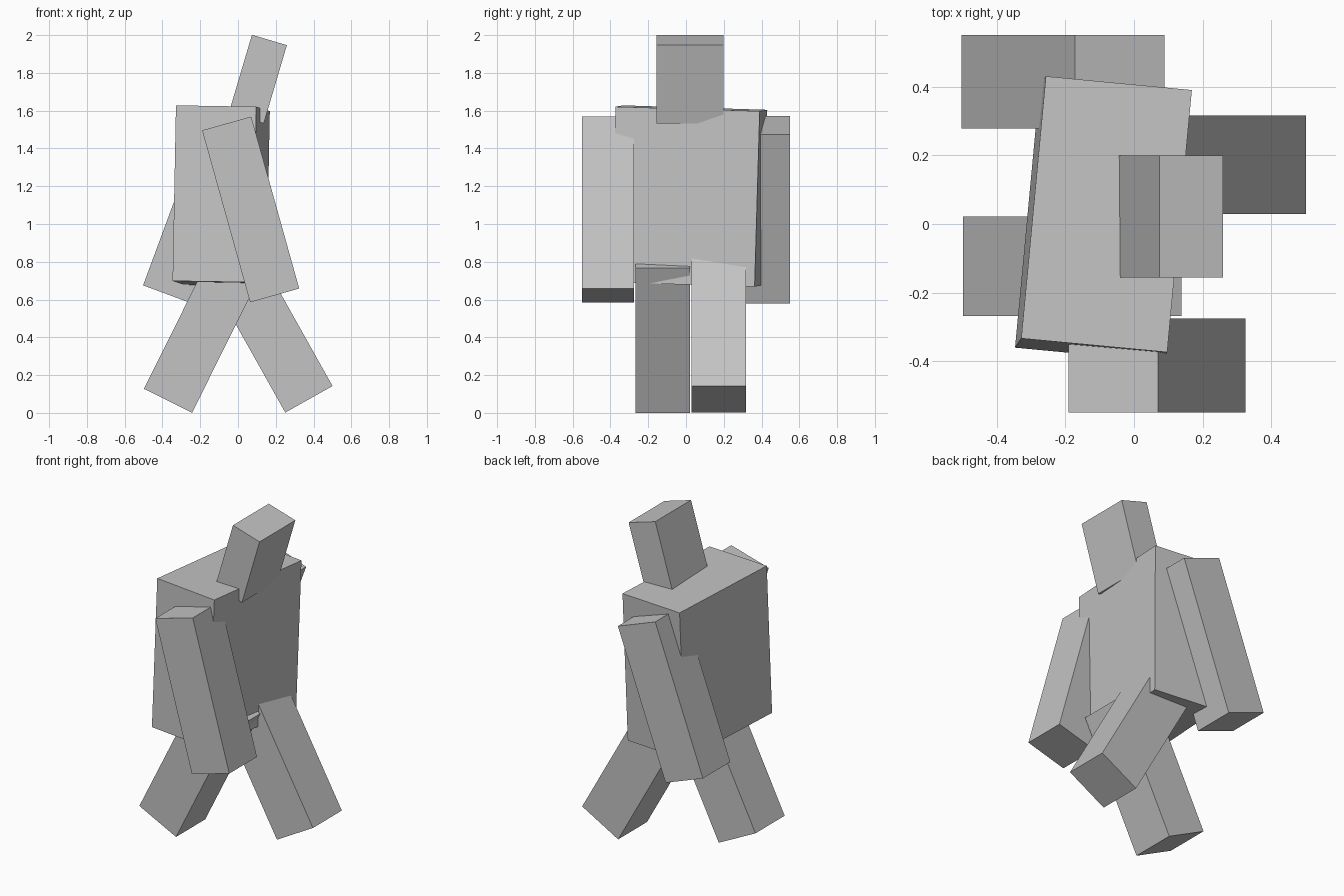
import bpy
from math import radians

cube = bpy.data.objects.get("Cube")
if cube:
    bpy.data.objects.remove(cube, do_unlink=True)

# Single plain grey
GREY = (0.55, 0.55, 0.55, 1.0)
grey = bpy.data.materials.new("plain_grey")
grey.use_nodes = True
grey.diffuse_color = GREY
grey.node_tree.nodes["Principled BSDF"].inputs["Base Color"].default_value = GREY


def block(name, size, centre, turn):
    """Flat-faced box, sized along its own axes and turned in degrees."""
    bpy.ops.mesh.primitive_cube_add(size=1)
    ob = bpy.context.object
    ob.name = ob.data.name = name
    ob.scale = size
    bpy.ops.object.transform_apply(location=False, rotation=False, scale=True)
    ob.location = centre
    ob.rotation_euler = [radians(a) for a in turn]
    ob.data.materials.append(grey)
    return ob


# Slightly twisted body and forward-leaning head
block("torso", (0.427, 0.767, 0.93), (-0.089, 0.015, 1.148), (-1.76, 0.95, -5.4))
block("head", (0.193, 0.355, 0.432), (0.105, 0.022, 1.767), (0, 16.5, 0))

# Swinging arms
block("front_arm", (0.27, 0.275, 0.945), (0.067, -0.412, 1.077), (0, -15.6, 0))
block("back_arm", (0.277, 0.272, 0.955), (-0.207, 0.414, 1.075), (0, 20.3, 0))

# Striding legs
block("front_leg", (0.285, 0.29, 0.856), (-0.18, -0.123, 0.447), (0, 26.5, 0))
block("back_leg", (0.287, 0.287, 0.86), (0.165, 0.173, 0.447), (0, -29.3, 0))
